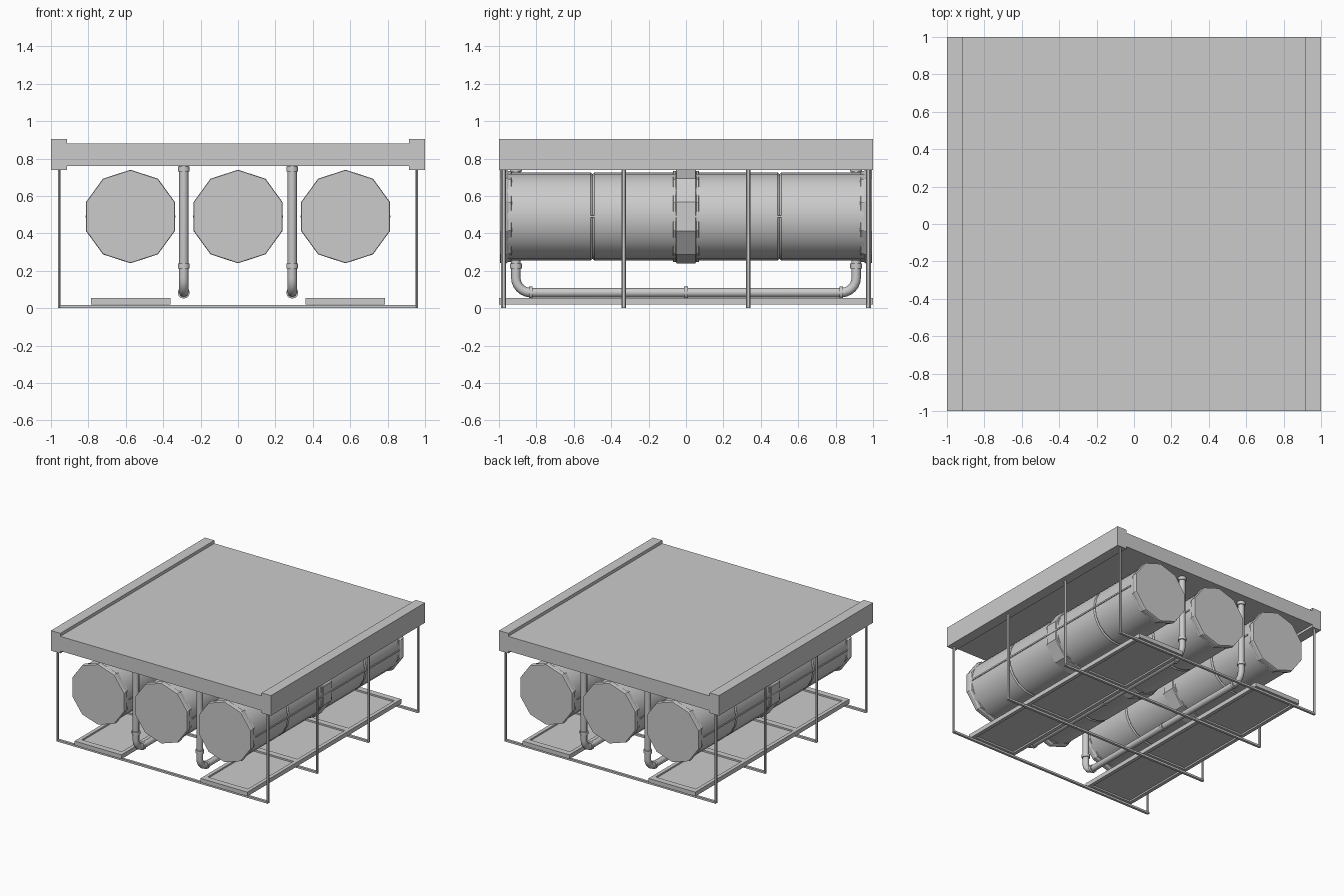
import bpy, bmesh, math
from mathutils import Vector, Matrix

cube = bpy.data.objects.get("Cube")
if cube:
    bpy.data.objects.remove(cube, do_unlink=True)

GREY = (0.6, 0.6, 0.6, 1)
metal = bpy.data.materials.new("grey_metal")
metal.use_nodes = True
metal.diffuse_color = GREY
metal.node_tree.nodes["Principled BSDF"].inputs["Base Color"].default_value = GREY


def finish(bm, name, smooth=None):
    bmesh.ops.recalc_face_normals(bm, faces=bm.faces)
    mesh = bpy.data.meshes.new(name)
    bm.to_mesh(mesh)
    bm.free()
    mesh.materials.append(metal)
    ob = bpy.data.objects.new(name, mesh)
    bpy.context.collection.objects.link(ob)
    if smooth:
        bpy.ops.object.select_all(action='DESELECT')
        ob.select_set(True)
        bpy.context.view_layer.objects.active = ob
        bpy.ops.object.shade_smooth_by_angle(angle=math.radians(smooth))
    return ob


def add_box(bm, lo, hi):
    lo, hi = Vector(lo), Vector(hi)
    size = Matrix.Diagonal((*(hi - lo), 1))
    bmesh.ops.create_cube(bm, size=1, matrix=Matrix.Translation((lo + hi) / 2) @ size)


def add_rod(bm, a, b, radius, sides, squash=1):
    a, b = Vector(a), Vector(b)
    turn = (b - a).to_track_quat('Z', 'Y').to_matrix().to_4x4()
    m = Matrix.Translation((a + b) / 2) @ turn @ Matrix.Diagonal((squash, 1, 1, 1))
    bmesh.ops.create_cone(bm, segments=sides, radius1=radius, radius2=radius,
                          depth=(b - a).length, cap_ends=True, matrix=m)


def add_lathe(bm, x, z, profile, sides):
    """Closed solid turned around a line along y; profile holds (y, radius)."""
    rings = []
    for y, r in profile:
        angles = [2 * math.pi * i / sides for i in range(sides)]
        rings.append([bm.verts.new((x + r * math.sin(a), y, z + r * math.cos(a)))
                      for a in angles])
    for p, q in zip(rings, rings[1:]):
        for i in range(sides):
            j = (i + 1) % sides
            bm.faces.new((p[i], p[j], q[j], q[i]))
    bm.faces.new(rings[0])
    bm.faces.new(rings[-1])


# Roof slab with two sunken panels
bm = bmesh.new()
add_box(bm, (-0.92, -1, 0.76), (0.92, 1, 0.88))
for axis, cuts in ((Vector((1, 0, 0)), (-0.82, -0.085, 0.085, 0.82)),
                   (Vector((0, 1, 0)), (-0.885, 0.885))):
    for c in cuts:
        bmesh.ops.bisect_plane(bm, geom=bm.verts[:] + bm.edges[:] + bm.faces[:],
                               plane_co=axis * c, plane_no=axis)
panels = []
for f in bm.faces:
    c = f.calc_center_median()
    if c.z > 0.87 and abs(c.y) < 0.8 and 0.1 < abs(c.x) < 0.8:
        panels.append(f)
sunk = bmesh.ops.extrude_face_region(bm, geom=panels)["geom"]
bmesh.ops.translate(bm, vec=(0, 0, -0.018),
                    verts=[v for v in sunk if isinstance(v, bmesh.types.BMVert)])
finish(bm, "roof_slab")

# Tanks: round body, ten-sided end caps and middle band
TANK_Z = 0.49
BODY, BAND = 0.235, 0.25
half = [(0.0, BODY), (0.49, BODY), (0.5, BODY - 0.008), (0.51, BODY), (0.96, BODY)]
body_profile = [(-y, r) for y, r in reversed(half[1:])] + half
cap_profile = [(0.925, BODY - 0.01), (0.935, BODY + 0.008), (0.95, BODY + 0.008),
               (0.96, BAND), (0.985, BAND), (0.995, BAND - 0.003)]
band_half = [(0.05, BAND), (0.055, BAND - 0.007), (0.068, BAND - 0.007), (0.074, BODY - 0.01)]
band_profile = [(-y, r) for y, r in reversed(band_half)] + band_half

for side, x in (("right", -0.575), ("middle", 0), ("left", 0.575)):
    bm = bmesh.new()
    add_lathe(bm, x, TANK_Z, body_profile, 20)
    finish(bm, side + "_tank_body", 35)

    bm = bmesh.new()
    add_lathe(bm, x, TANK_Z, band_profile, 10)
    for s in (-1, 1):
        add_lathe(bm, x, TANK_Z, [(s * y, r) for y, r in cap_profile], 10)
    finish(bm, side + "_tank_bands")

    # Raised seams along both flanks
    bm = bmesh.new()
    for s in (-1, 1):
        cx = x + s * BODY
        add_box(bm, (cx - 0.005, -0.93, TANK_Z - 0.006), (cx + 0.005, 0.93, TANK_Z + 0.006))
    finish(bm, side + "_tank_seams")

# Parts mirrored left and right
PIPE_Y, PIPE_Z, BEND = 0.91, 0.083, 0.08
FRAME_YS = (-0.975, -0.333, 0.333, 0.975)
for side, s in (("right", -1), ("left", 1)):
    # Roof edge beam
    bm = bmesh.new()
    add_box(bm, (min(s * 0.915, s), -1, 0.74), (max(s * 0.915, s), 1, 0.905))
    finish(bm, side + "_roof_beam")

    # Pipe swept from the roof, under the tanks and up again
    x = s * 0.29
    path = [(-PIPE_Y, 0.77)]
    for i in range(7):
        a = math.pi / 2 * i / 6
        path.append((-PIPE_Y + BEND * (1 - math.cos(a)), PIPE_Z + BEND * (1 - math.sin(a))))
    path += [(-y, z) for y, z in reversed(path)]
    curve = bpy.data.curves.new(side + "_pipe", 'CURVE')
    curve.dimensions = '3D'
    curve.bevel_depth = 0.025
    curve.bevel_resolution = 2
    curve.use_fill_caps = True
    spline = curve.splines.new('POLY')
    spline.points.add(len(path) - 1)
    for p, (y, z) in zip(spline.points, path):
        p.co = (x, y, z, 1)
    curve.materials.append(metal)
    bpy.context.collection.objects.link(bpy.data.objects.new(side + "_pipe", curve))

    # Pipe collars
    bm = bmesh.new()
    for e in (-1, 1):
        for z in (0.225, 0.745):
            add_rod(bm, (x, e * PIPE_Y, z - 0.013), (x, e * PIPE_Y, z + 0.013), 0.032, 12)
    for y in (-0.83, 0, 0.83):
        add_rod(bm, (x, y - 0.01, PIPE_Z), (x, y + 0.01, PIPE_Z), 0.032, 12)
    finish(bm, side + "_pipe_collars", 35)

    # Walkway tray: rails, cross bars and a thin floor
    bm = bmesh.new()
    x0, x1 = sorted((s * 0.36, s * 0.785))
    rail = 0.03
    add_box(bm, (x0, -1, 0.02), (x0 + rail, 1, 0.055))
    add_box(bm, (x1 - rail, -1, 0.02), (x1, 1, 0.055))
    for y in FRAME_YS:
        add_box(bm, (x0 + rail, y - 0.025, 0.02), (x1 - rail, y + 0.025, 0.055))
    add_box(bm, (x0 + rail, -0.95, 0.033), (x1 - rail, 0.95, 0.042))
    finish(bm, side + "_walkway")

# Hanger frames: two uprights and a cross rod each
for n, y in enumerate(FRAME_YS, 1):
    bm = bmesh.new()
    for s in (-1, 1):
        add_rod(bm, (s * 0.955, y, 0.002), (s * 0.955, y, 0.75), 0.013, 6, 0.65)
    add_box(bm, (-0.96, y - 0.01, 0), (0.96, y + 0.01, 0.016))
    finish(bm, "hanger_frame_%d" % n)
